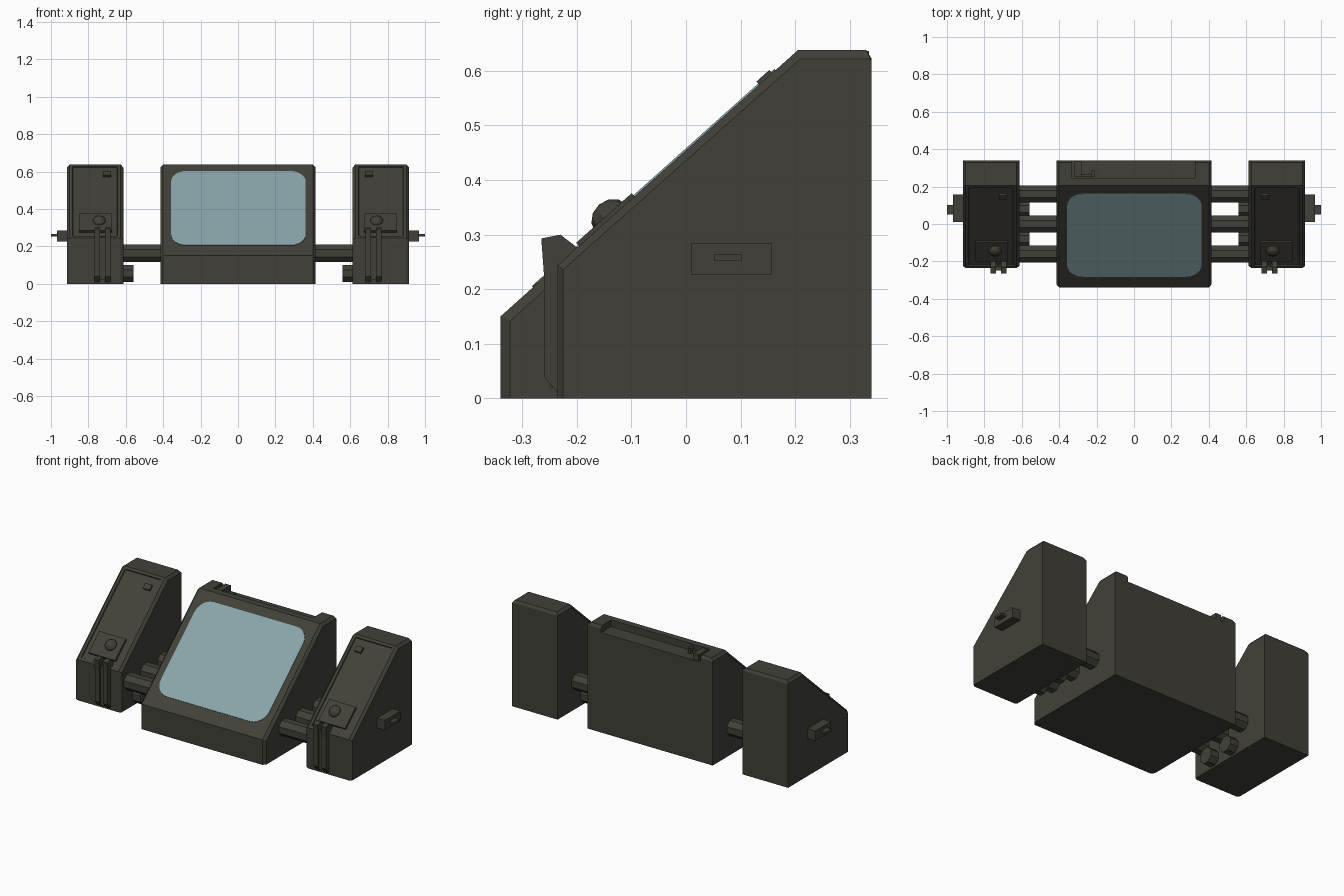
import bpy, bmesh, math
from mathutils import Matrix, Vector

if "Cube" in bpy.data.objects:
    bpy.data.objects.remove(bpy.data.objects["Cube"])


def material(name, rgb):
    m = bpy.data.materials.new(name)
    m.diffuse_color = (*rgb, 1)
    m.use_nodes = True
    m.node_tree.nodes["Principled BSDF"].inputs["Base Color"].default_value = m.diffuse_color
    return m


DARK = material("dark olive plastic", (0.053, 0.051, 0.040))
GLASS = material("pale blue screen", (0.25, 0.375, 0.40))
SLOPE = 0.895
ANGLE = math.atan(SLOPE)


def finish(name, bm, mat=DARK, matrix=None):
    bmesh.ops.recalc_face_normals(bm, faces=bm.faces)
    if matrix:
        bm.transform(matrix)
    me = bpy.data.meshes.new(name)
    bm.to_mesh(me)
    bm.free()
    me.materials.append(mat)
    ob = bpy.data.objects.new(name, me)
    bpy.context.collection.objects.link(ob)
    return ob


def on_slope(x, y):
    """Frame on the sloped front: local y runs up the slope, local z points out."""
    return Matrix.Translation((x, y, 0.15 + (y + 0.34) * SLOPE)) @ Matrix.Rotation(ANGLE, 4, 'X')


def loft(sections):
    """Closed solid through (x, profile) sections, profile points are (y, z)."""
    bm = bmesh.new()
    rings = [[bm.verts.new((x, y, z)) for y, z in prof] for x, prof in sections]
    n = len(rings[0])
    for a, b in zip(rings, rings[1:]):
        for i in range(n):
            j = (i + 1) % n
            bm.faces.new((a[i], a[j], b[j], b[i]))
    bm.faces.new(rings[0])
    bm.faces.new(rings[-1])
    return bm


def wedge(x0, x1, front, chamfer):
    """Console body: vertical front, sloped face, flat top, chamfered sides."""
    zf = 0.15 + (front + 0.34) * SLOPE
    full = [(front, 0), (front, zf), (0.205, 0.638), (0.33, 0.638), (0.34, 0.622), (0.34, 0)]
    side = [(front + chamfer, 0), (front + chamfer, zf - 0.008), (0.21, 0.622),
            (0.338, 0.622), (0.34, 0.618), (0.34, 0)]
    return loft([(x0, side), (x0 + 0.015, full), (x1 - 0.015, full), (x1, side)])


def box(name, lo, hi, matrix=None):
    bm = bmesh.new()
    bmesh.ops.create_cube(bm, size=1)
    for v in bm.verts:
        v.co = [lo[i] + (v.co[i] + 0.5) * (hi[i] - lo[i]) for i in range(3)]
    return finish(name, bm, DARK, matrix)


def rod(name, x0, x1, y, z, r, sides):
    bm = bmesh.new()
    bmesh.ops.create_cone(bm, cap_ends=True, segments=sides, radius1=r, radius2=r, depth=abs(x1 - x0))
    m = (Matrix.Translation(((x0 + x1) / 2, y, z)) @ Matrix.Rotation(math.pi / 2, 4, 'Y')
         @ Matrix.Rotation(math.pi / sides, 4, 'Z'))
    return finish(name, bm, DARK, m)


# Centre console with a recess along the rear top edge
body = finish("centre_console", wedge(-0.415, 0.415, -0.34, 0.018))
cutter = box("recess_cutter", (-0.335, 0.245, 0.598), (0.325, 0.40, 0.70))
cutter.hide_render = True
mod = body.modifiers.new("recess", 'BOOLEAN')
mod.operation = 'DIFFERENCE'
mod.object = cutter
mod.solver = 'EXACT'
bpy.context.view_layer.objects.active = body
bpy.ops.object.modifier_apply(modifier=mod.name)
bpy.data.objects.remove(cutter)

# Small catch parts in the recess
box("recess_catch", (-0.318, 0.25, 0.59), (-0.282, 0.335, 0.636))
box("recess_catch_arm", (-0.282, 0.25, 0.59), (-0.225, 0.265, 0.615))
box("recess_catch_tip", (-0.228, 0.25, 0.59), (-0.212, 0.285, 0.63))

# Rounded screen as a thin plate on the slope
bm = bmesh.new()
hw, hh, r = 0.36, 0.298, 0.085
pts = []
for cx, cy, start in ((1, 1, 0), (-1, 1, 90), (-1, -1, 180), (1, -1, 270)):
    for k in range(7):
        a = math.radians(start + 15 * k)
        pts.append((cx * (hw - r) + r * math.cos(a), cy * (hh - r) + r * math.sin(a)))
low = [bm.verts.new((x, y, -0.002)) for x, y in pts]
face = bm.faces.new(low)
ext = bmesh.ops.extrude_face_region(bm, geom=[face])
for v in ext["geom"]:
    if isinstance(v, bmesh.types.BMVert):
        v.co.z = 0.003
finish("screen", bm, GLASS, on_slope(0.002, -0.058))

for s, side in ((-1, "left"), (1, "right")):
    def mbox(name, lo, hi, matrix=None):
        a, b = sorted((s * lo[0], s * hi[0]))
        return box(f"{side}_{name}", (a, *lo[1:]), (b, *hi[1:]), matrix)

    # Side pod with a shallow panel sunk into the slope
    a, b = sorted((s * 0.613, s * 0.915))
    bm = wedge(a, b, -0.235, 0.01)
    bmesh.ops.recalc_face_normals(bm, faces=bm.faces)
    out = Vector((0, -math.sin(ANGLE), math.cos(ANGLE)))
    panel = max(bm.faces, key=lambda f: f.normal.dot(out) + f.calc_area())
    bmesh.ops.inset_individual(bm, faces=[panel], thickness=0.022)
    bmesh.ops.inset_individual(bm, faces=[panel], thickness=0.003, depth=-0.006)
    finish(f"{side}_pod", bm)

    # Connecting tubes and low stubs on the inner wall
    for i, y in enumerate((-0.16, 0.0, 0.16)):
        rod(f"{side}_tube_{i}", s * 0.40, s * 0.63, y, 0.163, 0.05, 8)
    for i, y in enumerate((-0.08, 0.08)):
        rod(f"{side}_stub_{i}", s * 0.56, s * 0.63, y, 0.055, 0.048, 8)

    # Outer side latch
    mbox("side_latch", (0.90, 0.01, 0.226), (0.968, 0.157, 0.285))
    mbox("side_latch_tip", (0.96, 0.051, 0.252), (1.0, 0.102, 0.265))

    # Knob plate, dome knob and small switch on the slope
    mbox("knob_plate", (-0.088, -0.068, -0.01), (0.088, 0.068, 0.008), on_slope(s * 0.762, -0.145))
    bm = bmesh.new()
    bmesh.ops.create_uvsphere(bm, u_segments=10, v_segments=6, radius=0.038)
    bmesh.ops.scale(bm, vec=(1, 1, 0.85), verts=bm.verts)
    finish(f"{side}_knob", bm, DARK, on_slope(s * 0.742, -0.138))
    mbox("switch", (-0.022, -0.016, -0.01), (0.022, 0.016, 0.008), on_slope(s * 0.70, 0.146))

    # Front strap: recessed web between two hooked ribs
    rib = [(-0.226, 0.0), (-0.26, 0.04), (-0.26, 0.225), (-0.265, 0.293),
           (-0.23, 0.30), (-0.20, 0.277), (-0.226, 0.235)]
    for i, x in enumerate((0.682, 0.737)):
        a, b = sorted((s * x, s * (x + 0.03)))
        finish(f"{side}_strap_rib_{i}", loft([(a, rib), (b, rib)]))
    mbox("strap_web", (0.70, -0.248, 0.02), (0.75, -0.225, 0.25))
